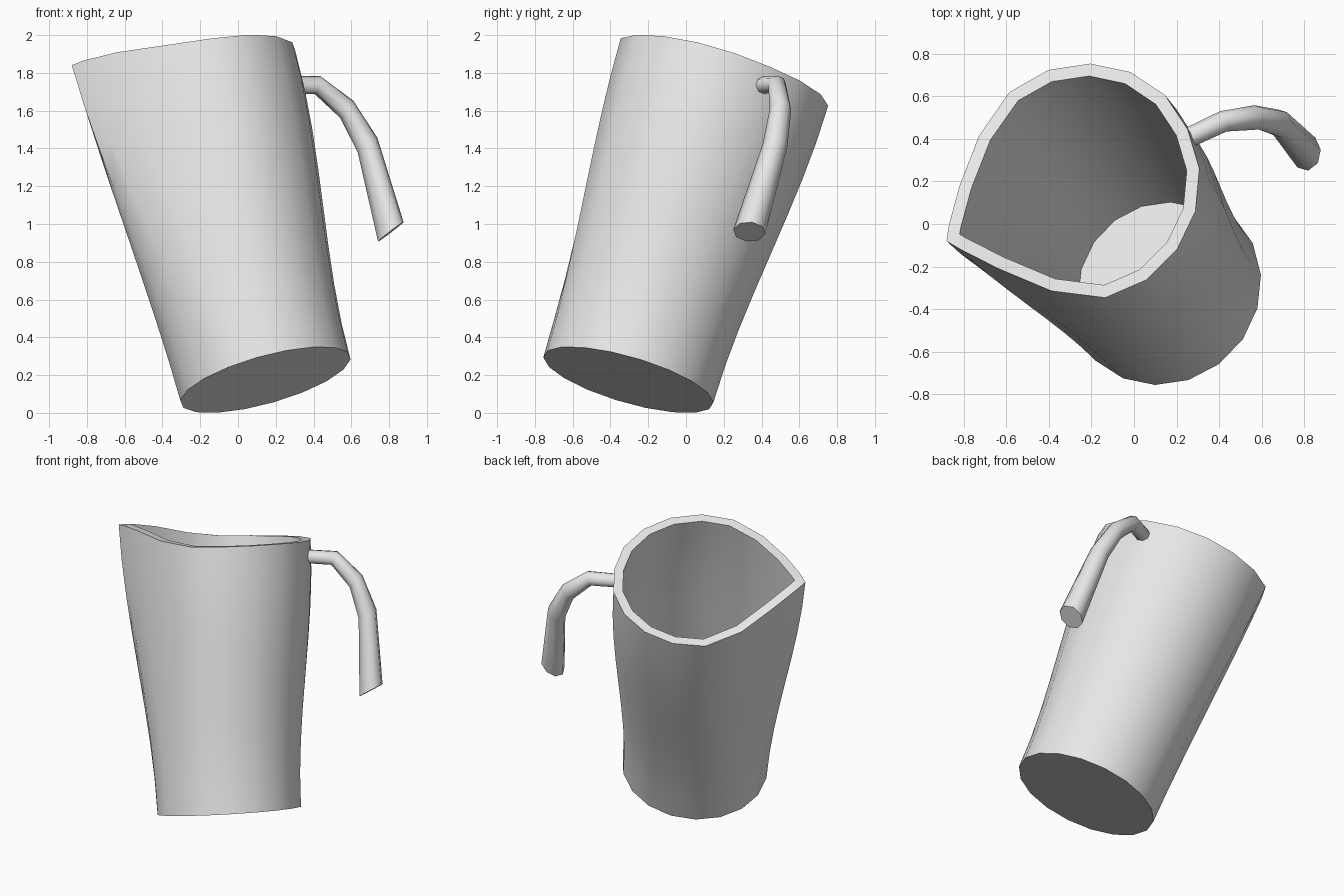
import bpy, bmesh, math
from mathutils import Matrix, Vector

if "Cube" in bpy.data.objects:
    bpy.data.objects.remove(bpy.data.objects["Cube"])

# Tilted frame: "up" is the jug axis, "out" points from the spout to the handle
up = Vector((-0.26, 0.27, 0.927)).normalized()
out = Vector((math.cos(math.radians(25)), math.sin(math.radians(25)), 0))
out = (out - up * out.dot(up)).normalized()
side = up.cross(out)
base = Vector((0.145, -0.305, 0.175))
frame = Matrix((out, side, up)).transposed().to_4x4()
frame.translation = base

grey = bpy.data.materials.new("light_grey")
grey.diffuse_color = (0.8, 0.8, 0.8, 1)
grey.use_nodes = True
grey.node_tree.nodes["Principled BSDF"].inputs["Base Color"].default_value = grey.diffuse_color


def make_object(name, bm, angle, thickness=0):
    bmesh.ops.recalc_face_normals(bm, faces=bm.faces)
    mesh = bpy.data.meshes.new(name)
    bm.to_mesh(mesh)
    bm.free()
    mesh.materials.append(grey)
    ob = bpy.data.objects.new(name, mesh)
    bpy.context.collection.objects.link(ob)
    bpy.ops.object.select_all(action='DESELECT')
    ob.select_set(True)
    bpy.context.view_layer.objects.active = ob
    if thickness:
        mod = ob.modifiers.new("wall", 'SOLIDIFY')
        mod.thickness = thickness
        mod.offset = -1
        mod.use_even_offset = True
        bpy.ops.object.modifier_apply(modifier=mod.name)
    bpy.ops.object.shade_smooth_by_angle(angle=math.radians(angle))
    ob.matrix_world = frame
    return ob


def loft(bm, rings):
    loops = [[bm.verts.new(p) for p in ring] for ring in rings]
    for lo, hi in zip(loops, loops[1:]):
        n = len(lo)
        for i in range(n):
            j = (i + 1) % n
            bm.faces.new((lo[i], lo[j], hi[j], hi[i]))
    return loops


# Half of the rim, from the handle side round to the raised spout tip
half_rim = [(0.626, 0, 1.711), (0.598, 0.203, 1.713), (0.497, 0.385, 1.718),
            (0.342, 0.515, 1.722), (0.15, 0.582, 1.728), (-0.06, 0.57, 1.738),
            (-0.273, 0.43, 1.778), (-0.45, 0.228, 1.838), (-0.57, 0.066, 1.868),
            (-0.611, 0, 1.872)]
rim = half_rim + [(x, -y, z) for x, y, z in half_rim[-2:0:-1]]

# Jug body: round base blending into the spouted rim
rings = []
steps = 8
for k in range(steps + 1):
    t = k / steps
    f = t * t * (3 - 2 * t)
    ring = []
    for i, (x, y, z) in enumerate(rim):
        a = 2 * math.pi * i / len(rim)
        ring.append((0.468 * math.cos(a) * (1 - f) + x * f,
                     0.468 * math.sin(a) * (1 - f) + y * f, z * t))
    rings.append(ring)
bm = bmesh.new()
loops = loft(bm, rings)
bm.faces.new(loops[0][::-1])
make_object("jug_body", bm, 40, 0.06)

# Handle: widening tube, each station is (distance out, height, radius, tilt)
stations = [(0.585, 1.61, 0.047, 90), (0.78, 1.589, 0.05, 65),
            (0.912, 1.433, 0.058, 42), (0.974, 1.22, 0.066, 25),
            (0.968, 0.727, 0.086, 25)]
rings = []
for x, z, r, tilt in stations:
    c, s = math.cos(math.radians(tilt)), math.sin(math.radians(tilt))
    ring = []
    for i in range(8):
        a = math.pi * (i + 0.5) / 4
        ring.append((x + r * math.cos(a) * c, r * math.sin(a), z + r * math.cos(a) * s))
    rings.append(ring)
bm = bmesh.new()
loops = loft(bm, rings)
bm.faces.new(loops[0])
bm.faces.new(loops[-1])
make_object("handle", bm, 50)
